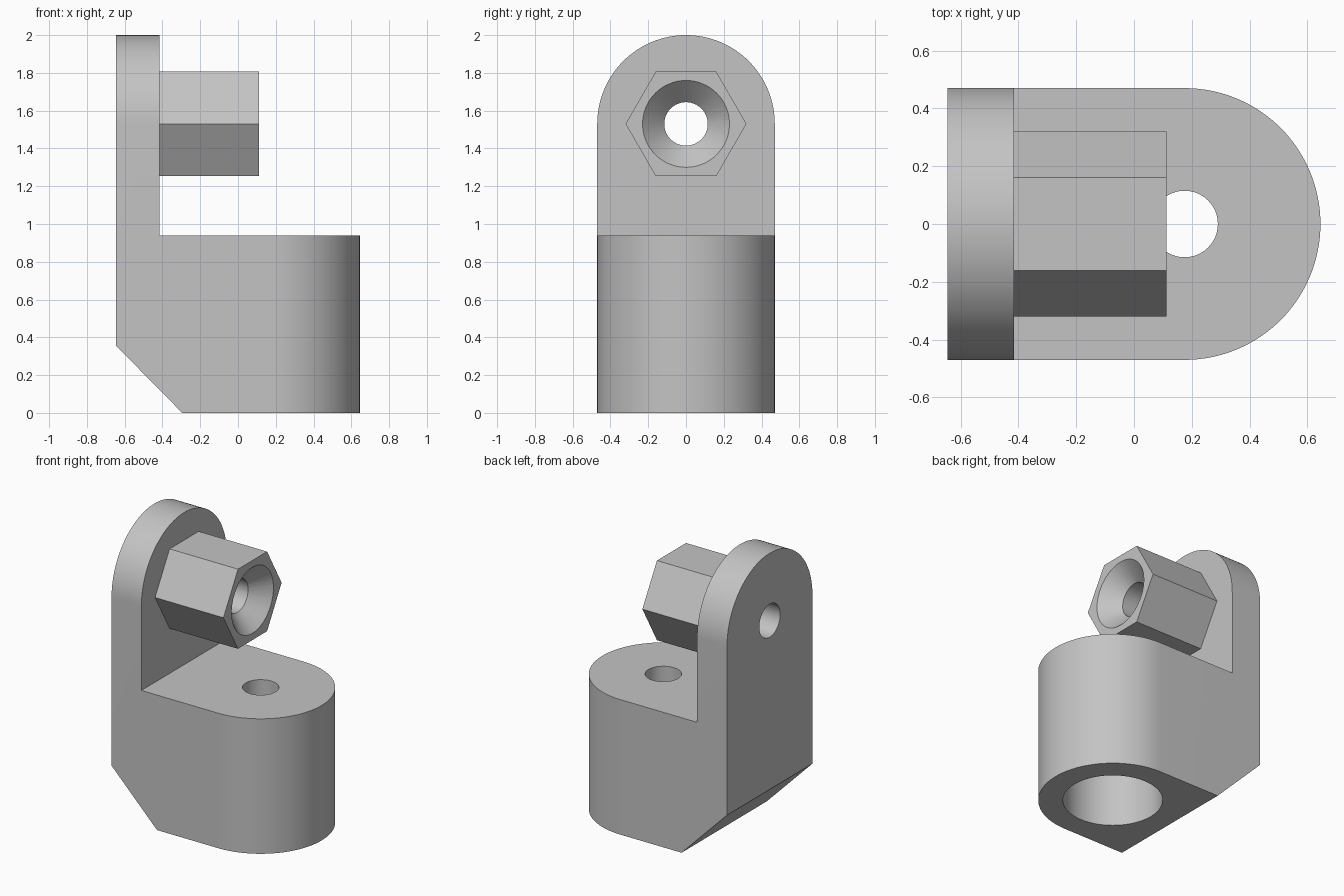
import bpy, bmesh, math
from mathutils import Matrix, Vector

cube = bpy.data.objects.get("Cube")
if cube:
    bpy.data.objects.remove(cube, do_unlink=True)

HALF = 0.47        # half width, also the radius of both rounded ends
PIVOT_X = 0.175    # vertical bore axis
PIVOT_Z = 1.53     # horizontal bolt axis
HOLE = 0.115       # bolt hole radius

grey = bpy.data.materials.new("grey")
grey.use_nodes = True
colour = (0.55, 0.55, 0.55, 1)
grey.diffuse_color = colour
grey.node_tree.nodes["Principled BSDF"].inputs["Base Color"].default_value = colour


def finish(name, bm):
    bmesh.ops.recalc_face_normals(bm, faces=bm.faces)
    mesh = bpy.data.meshes.new(name)
    bm.to_mesh(mesh)
    bm.free()
    mesh.materials.append(grey)
    obj = bpy.data.objects.new(name, mesh)
    bpy.context.collection.objects.link(obj)
    return obj


def prism(name, points, depth):
    """Extrude a closed profile of 3D points along the depth vector."""
    bm = bmesh.new()
    face = bm.faces.new([bm.verts.new(p) for p in points])
    ext = bmesh.ops.extrude_face_region(bm, geom=[face])
    moved = [v for v in ext["geom"] if isinstance(v, bmesh.types.BMVert)]
    bmesh.ops.translate(bm, verts=moved, vec=Vector(depth))
    return finish(name, bm)


def round_end(centre, start, steps=64):
    """Tongue outline as (along, across) pairs: square start, round end."""
    arc = [-math.pi / 2 + math.pi * i / steps for i in range(steps + 1)]
    tip = [(centre + HALF * math.cos(a), HALF * math.sin(a)) for a in arc]
    return [(start, -HALF)] + tip + [(start, HALF)]


def cone(name, r1, r2, start, end, axis, sides=64):
    """Cylinder or cone between two points on the bore (Z) or bolt (X) axis."""
    bm = bmesh.new()
    bmesh.ops.create_cone(bm, cap_ends=True, segments=sides, radius1=r1,
                          radius2=r2, depth=end - start)
    mid = (start + end) / 2
    if axis == "X":
        place = Matrix.Translation((mid, 0, PIVOT_Z)) @ Matrix.Rotation(math.pi / 2, 4, "Y")
    else:
        place = Matrix.Translation((PIVOT_X, 0, mid))
    bmesh.ops.transform(bm, matrix=place, verts=bm.verts)
    return finish(name, bm)


def combine(target, tool, operation):
    mod = target.modifiers.new(operation.title(), "BOOLEAN")
    mod.operation = operation
    mod.solver = "EXACT"
    mod.object = tool
    bpy.context.view_layer.objects.active = target
    bpy.ops.object.modifier_apply(modifier=mod.name)
    bpy.data.objects.remove(tool, do_unlink=True)


# L-shaped side profile with the lower back corner cut off
side = [(-0.295, 0), (0.8, 0), (0.8, 0.94), (-0.415, 0.94),
        (-0.415, 2.2), (-0.645, 2.2), (-0.645, 0.355)]
bracket = prism("bracket", [(x, -0.7, z) for x, z in side], (0, 1.4, 0))

# Round the base in plan and the back plate in elevation
plan = prism("plan_shape", [(x, y, -0.5) for x, y in round_end(PIVOT_X, -1)], (0, 0, 3))
combine(bracket, plan, "INTERSECT")
arch = prism("arch_shape", [(-1, y, z) for z, y in round_end(PIVOT_Z, -0.5)], (2, 0, 0))
combine(bracket, arch, "INTERSECT")

# Hexagonal boss on the back plate
combine(bracket, cone("hex_boss", 0.32, 0.32, -0.5, 0.112, "X", 6), "UNION")

# Bolt hole with a 45 degree countersink
combine(bracket, cone("bolt_hole", HOLE, HOLE, -0.9, 0.3, "X"), "DIFFERENCE")
combine(bracket, cone("countersink", HOLE - 0.02, 0.28, -0.023, 0.162, "X"), "DIFFERENCE")

# Wide bore from below and a small hole through the top
combine(bracket, cone("wide_bore", 0.315, 0.315, -0.2, 0.705, "Z"), "DIFFERENCE")
combine(bracket, cone("top_hole", HOLE, HOLE, 0.5, 1.1, "Z"), "DIFFERENCE")

bpy.ops.object.select_all(action="DESELECT")
bracket.select_set(True)
bpy.context.view_layer.objects.active = bracket
bpy.ops.object.shade_smooth_by_angle(angle=math.radians(30))
